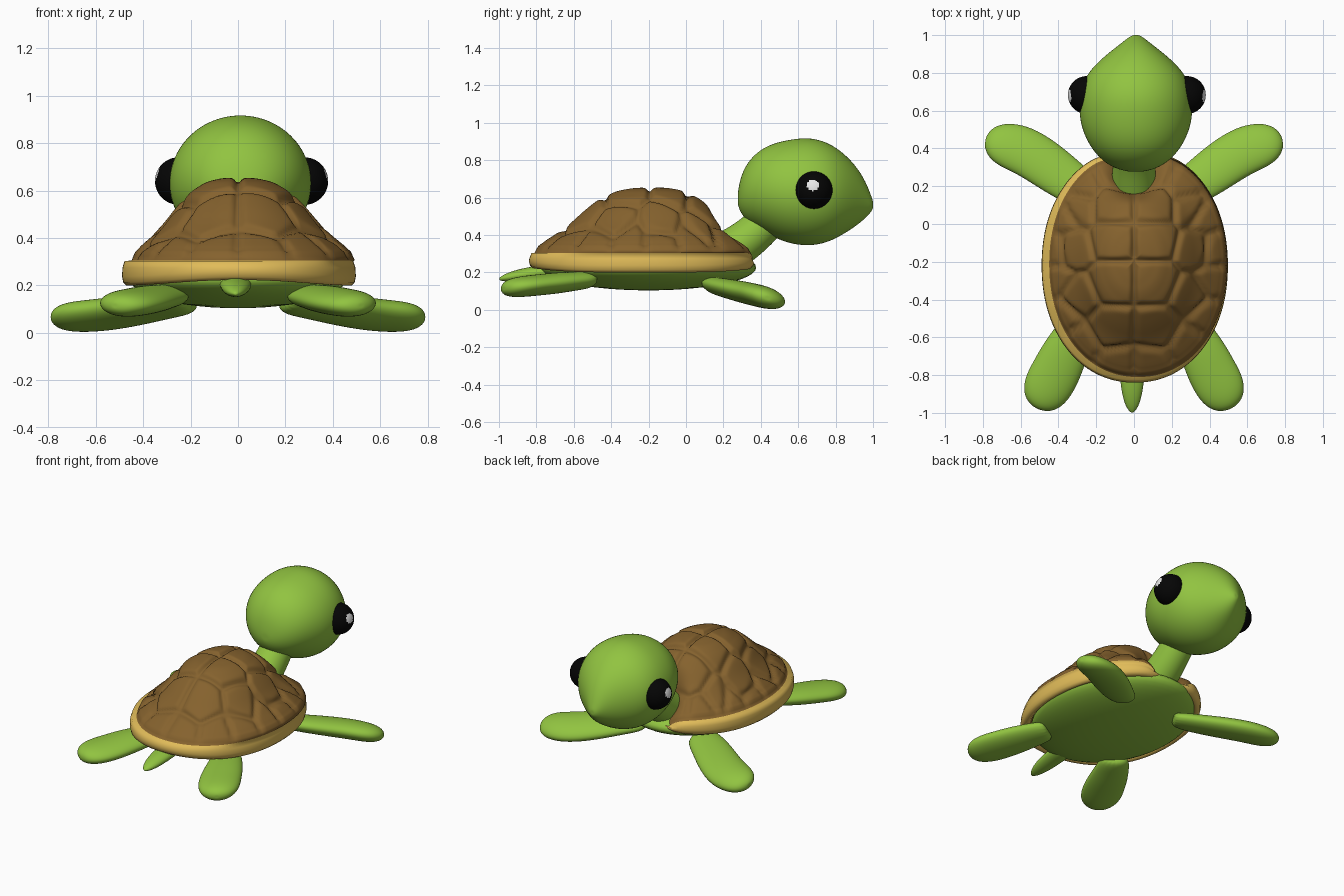
import bpy, bmesh, math
from mathutils import Vector

if "Cube" in bpy.data.objects:
    bpy.data.objects.remove(bpy.data.objects["Cube"])


def material(name, rgb):
    m = bpy.data.materials.new(name)
    m.diffuse_color = (*rgb, 1)
    m.use_nodes = True
    m.node_tree.nodes["Principled BSDF"].inputs["Base Color"].default_value = m.diffuse_color
    return m


GREEN = material("skin green", (0.285, 0.55, 0.052))
BROWN = material("shell brown", (0.235, 0.122, 0.027))
TAN = material("rim tan", (0.75, 0.5, 0.1))
BLACK = material("eye black", (0.0015, 0.0015, 0.0015))
WHITE = material("eye glint", (0.8, 0.8, 0.8))


def finish(name, bm, mats, subdiv=0):
    bmesh.ops.recalc_face_normals(bm, faces=bm.faces)
    for f in bm.faces:
        f.smooth = True
    me = bpy.data.meshes.new(name)
    bm.to_mesh(me)
    bm.free()
    for m in mats:
        me.materials.append(m)
    ob = bpy.data.objects.new(name, me)
    bpy.context.collection.objects.link(ob)
    if subdiv:
        mod = ob.modifiers.new("smooth", 'SUBSURF')
        mod.levels = mod.render_levels = subdiv
    return ob


def bridge(bm, rings):
    for a, b in zip(rings, rings[1:]):
        n = len(a)
        for i in range(n):
            bm.faces.new((a[i], a[(i + 1) % n], b[(i + 1) % n], b[i]))


def loft(name, sections, mat, n=20):
    """Skin elliptical sections given as (centre, side vector, up vector)."""
    bm = bmesh.new()
    rings = []
    for c, s, u in sections:
        angles = [2 * math.pi * i / n for i in range(n)]
        rings.append([bm.verts.new(Vector(c) + Vector(s) * math.cos(a) + Vector(u) * math.sin(a))
                      for a in angles])
    bridge(bm, rings)
    for ring, sec in ((rings[0], sections[0]), (rings[-1], sections[-1])):
        p = bm.verts.new(sec[0])
        for i in range(n):
            bm.faces.new((ring[i], ring[(i + 1) % n], p))
    return finish(name, bm, [mat], 2)


# Head: y, top z, bottom z, half width
HEAD = [(.277, .63, .56, .04), (.293, .72, .515, .11), (.335, .80, .465, .18), (.40, .862, .425, .238),
        (.48, .897, .38, .28), (.56, .914, .35, .301), (.65, .924, .339, .303), (.73, .908, .35, .289),
        (.80, .873, .378, .257), (.87, .815, .42, .19), (.93, .742, .463, .114), (.97, .665, .50, .062),
        (.99, .61, .524, .036), (1.0, .58, .542, .016)]
loft("head", [((.01, y, (t + b) / 2), (w, 0, 0), (0, 0, (t - b) / 2)) for y, t, b, w in HEAD], GREEN, 24)

# Neck: tilted round sections
loft("neck", [((0, y, z), (r, 0, 0), (0, -.7 * r, .7 * r)) for y, z, r in
              [(.12, .25, .09), (.18, .28, .12), (.24, .32, .12), (.31, .365, .113),
               (.4, .435, .105), (.55, .6, .1)]], GREEN)

# Tail
loft("tail", [((-.01, y, z), (w, 0, 0), (0, 0, h)) for y, z, w, h in
              [(-.65, .21, .07, .04), (-.78, .2, .07, .04), (-.88, .187, .06, .036),
               (-.95, .175, .042, .026), (-.985, .168, .022, .014), (-.998, .165, .007, .006)]], GREEN, 12)

# Belly
bm = bmesh.new()
bmesh.ops.create_uvsphere(bm, u_segments=48, v_segments=24, radius=1)
for v in bm.verts:
    v.co = Vector((v.co.x * .455, v.co.y * .575 - .2, v.co.z * .122 + .226))
finish("belly", bm, [GREEN])


# Flippers: plan-view centreline with half widths, tilted along y
def flipper(name, side, path, height, thick):
    secs = []
    for i, (x, y, w, t) in enumerate(path):
        a, b = path[max(i - 1, 0)], path[min(i + 1, len(path) - 1)]
        d = Vector((b[0] - a[0], b[1] - a[1])).normalized()
        nx, ny = -d.y * w, d.x * w
        dz = height(y + ny) - height(y)
        secs.append(((side * x, y, height(y)), (side * nx, ny, dz), (0, 0, thick * t)))
    loft(name, secs, GREEN, 16)


FRONT = [(.2, .14, .09, .75), (.32, .21, .113, .85), (.43, .29, .126, .95), (.53, .36, .13, 1),
         (.61, .4, .13, 1), (.68, .42, .12, .97), (.735, .43, .098, .85), (.77, .435, .065, .6),
         (.787, .438, .025, .28)]
REAR = [(.27, -.5, .09, .8), (.325, -.6, .11, .9), (.37, -.69, .126, 1), (.412, -.78, .134, 1),
        (.45, -.85, .134, 1), (.481, -.905, .12, .95), (.503, -.943, .092, .8), (.515, -.964, .058, .55),
        (.52, -.973, .02, .25)]
for label, s in (("right", 1), ("left", -1)):
    flipper("front_flipper_" + label, s, FRONT, lambda y: .14 - .225 * (y - .1), .063)
    flipper("rear_flipper_" + label, s, REAR, lambda y: .157 + .1 * (y + .55), .058)

# Eyes, with a glint picked out on the outer faces
for label, s in (("right", 1), ("left", -1)):
    bm = bmesh.new()
    bmesh.ops.create_uvsphere(bm, u_segments=64, v_segments=48, radius=.1)
    for f in bm.faces:
        c = f.calc_center_median()
        if c.x * s > 0 and math.hypot(c.y + .005, c.z - .027) < .031:
            f.material_index = 1
    bmesh.ops.translate(bm, verts=bm.verts, vec=(.015 + s * .265, .683, .64))
    finish("eye_" + label, bm, [BLACK, WHITE])

# Shell: dome of domed plates, tan rim and underside lip
N = 160
CY = -.22


def outline(a):
    c, s = math.cos(a), math.sin(a)
    k = (abs(c / .493) ** 2.12 + abs(s / .62) ** 2.12) ** (-1 / 2.12)
    return c * k, s * k


PLATES = [(s * x, y) for s in (1, -1) for x, y in
          [(.12, .1), (.12, -.08), (.12, -.31), (.31, .1), (.34, -.13), (.31, -.39), (.13, -.56)]]
for i in range(16):
    ox, oy = outline(2 * math.pi * (i + .5) / 16)
    PLATES.append((.9 * ox, CY + .9 * oy))

PROFILE = [(0, .655), (.15, .653), (.3, .637), (.45, .595), (.58, .53), (.7, .46), (.82, .405),
           (.92, .365), (.97, .34), (1, .305)]


def dome_height(r):
    for (r0, z0), (r1, z1) in zip(PROFILE, PROFILE[1:]):
        if r <= r1:
            return z0 + (z1 - z0) * (r - r0) / (r1 - r0)
    return PROFILE[-1][1]


def dome_point(a, r):
    ox, oy = outline(a)
    x, y = ox * r * .955 + .022 * r, CY * r - .18 * (1 - r) + oy * r * .965 + .008 * r
    z = sum(dome_height(max(0, r + d)) for d in (-.04, -.02, 0, .02, .04)) / 5 if r < .95 else dome_height(r)
    d = sorted(math.hypot(x - px, y - py) for px, py in PLATES)
    groove = .022 * math.exp(-((d[1] - d[0]) / .03) ** 2) * min(1, (1 - r) / .05)
    p = Vector((x, y, z))
    return p - (p - Vector((0, -.2, .1))).normalized() * groove


def neck_notch(p):
    """Lower and pull back the front middle so the neck lies over it."""
    t = max(0, min(1, (p.y - .1) / .2))
    g = math.exp(-(p.x / .115) ** 2) * t * t * (3 - 2 * t)
    return Vector((p.x, p.y - .07 * g, max(p.z - .14 * g, min(p.z, .25))))


bm = bmesh.new()
angles = [2 * math.pi * i / N for i in range(N)]
rings = []
for j in range(1, 65):
    rings.append([bm.verts.new(neck_notch(dome_point(a, j / 64))) for a in angles])
dome_rings = len(rings)
for r, z in ((.978, .303), (.996, .275), (1.0, .238), (.99, .213), (.965, .2), (.93, .2), (.9, .215), (.86, .26)):
    ring = []
    for a in angles:
        ox, oy = outline(a)
        lift = .02 * (oy / .6) ** 4 if z < .25 else 0
        ring.append(bm.verts.new(neck_notch(Vector((ox * r + .004, CY + oy * r, z + lift)))))
    rings.append(ring)
bridge(bm, rings)
for k, f in enumerate(bm.faces):
    row = k // N
    f.material_index = 1 if dome_rings - 1 <= row < dome_rings + 6 else 0
top = bm.verts.new((0, -.18, .635))
for i in range(N):
    bm.faces.new((rings[0][i], rings[0][(i + 1) % N], top))
bm.faces.new(rings[-1])
finish("shell", bm, [BROWN, TAN])
